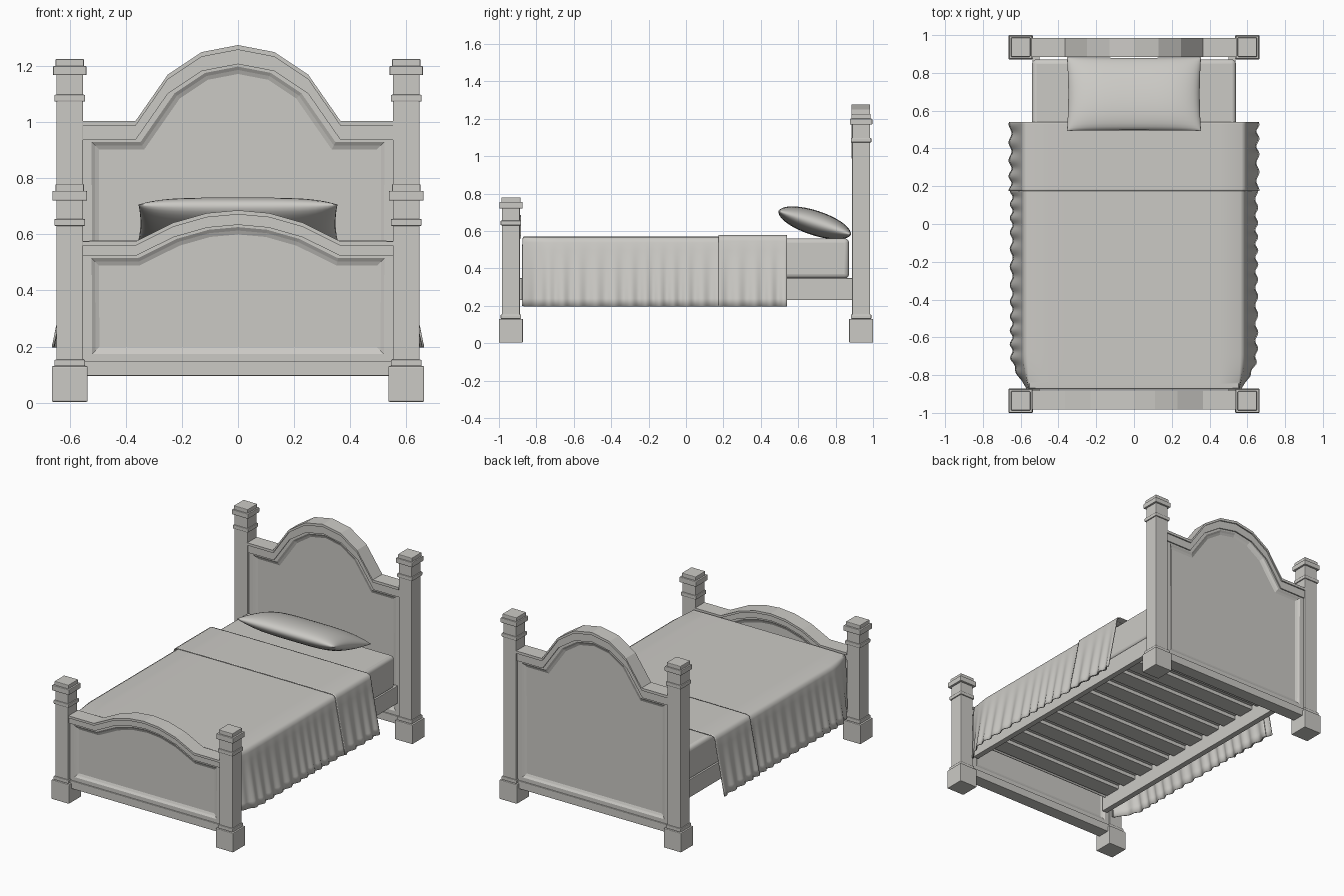
import bpy, bmesh, math

if "Cube" in bpy.data.objects:
    bpy.data.objects.remove(bpy.data.objects["Cube"])

mat = bpy.data.materials.new("warm light grey")
mat.diffuse_color = (0.60, 0.59, 0.56, 1)
mat.use_nodes = True
mat.node_tree.nodes["Principled BSDF"].inputs["Base Color"].default_value = mat.diffuse_color


def finish(name, bm, smooth=None, bevel=0.0, recalc=True):
    if recalc:
        bmesh.ops.recalc_face_normals(bm, faces=bm.faces)
    me = bpy.data.meshes.new(name)
    bm.to_mesh(me)
    bm.free()
    ob = bpy.data.objects.new(name, me)
    bpy.context.collection.objects.link(ob)
    me.materials.append(mat)
    if bevel:
        m = ob.modifiers.new("bevel", 'BEVEL')
        m.width, m.segments = bevel, 2
    if smooth:
        bpy.ops.object.select_all(action='DESELECT')
        ob.select_set(True)
        bpy.context.view_layer.objects.active = ob
        bpy.ops.object.shade_smooth_by_angle(angle=math.radians(smooth))
    return ob


def add_box(bm, x0, x1, y0, y1, z0, z1):
    vs = bmesh.ops.create_cube(bm, size=1)["verts"]
    for v in vs:
        v.co = ((x0 + x1) / 2 + v.co.x * (x1 - x0), (y0 + y1) / 2 + v.co.y * (y1 - y0),
                (z0 + z1) / 2 + v.co.z * (z1 - z0))


def box(name, *dims, bevel=0.003):
    bm = bmesh.new()
    add_box(bm, *dims)
    return finish(name, bm, bevel=bevel)


def prism(bm, outline, yc, hw):
    """Extrude an x-z outline through y."""
    a = [bm.verts.new((x, yc - hw, z)) for x, z in outline]
    b = [bm.verts.new((x, yc + hw, z)) for x, z in outline]
    n = len(a)
    for i in range(n):
        j = (i + 1) % n
        bm.faces.new((a[i], a[j], b[j], b[i]))
    return [bm.faces.new(a), bm.faces.new(b[::-1])]


def post(name, x, y, rings, top):
    # square shaft, foot block, and square collars
    bm = bmesh.new()
    parts = [(0.048, 0.1, top - 0.01), (0.064, 0.003, 0.13), (0.055, 0.13, 0.153)] + rings
    for h, z0, z1 in parts:
        add_box(bm, x - h, x + h, y - h, y + h, z0, z1)
    finish(name, bm, bevel=0.004)


def mirrored(half):
    return half + [(-x, z) for x, z in half[-2::-1]]


def end_board(name, yc, top, cap, crown):
    """Arched board: recessed panel, two-step crown and bottom rail."""
    top = mirrored(top)
    low = [(x, z - crown) for x, z in top]
    mid = [(x, z - cap) for x, z in top]
    bm = bmesh.new()
    prism(bm, top + mid[::-1], yc, 0.05)
    prism(bm, mid + low[::-1], yc, 0.042)
    finish(name + "_crown", bm)
    # panel with a sloped recess on both sides
    bm = bmesh.new()
    outline = [(x, z + 0.025) for x, z in low]
    outline += [(0.553, 0.14), (-0.553, 0.14)]
    sides = prism(bm, outline, yc, 0.034)
    bmesh.ops.recalc_face_normals(bm, faces=bm.faces)
    for f in sides:
        bmesh.ops.inset_region(bm, faces=[f], thickness=0.033, depth=0, use_even_offset=True)
        bmesh.ops.inset_region(bm, faces=[f], thickness=0.012, depth=-0.008, use_even_offset=True)
        bmesh.ops.inset_region(bm, faces=[f], thickness=0.014, depth=-0.006, use_even_offset=True)
    finish(name + "_panel", bm)
    box(name + "_bottom_rail", -0.555, 0.555, yc - 0.042, yc + 0.042, 0.095, 0.147)


# posts
for side, x in (("left", -0.6), ("right", 0.6)):
    post("head_post_" + side, x, 0.936, [(0.055, 1.073, 1.098), (0.060, 1.168, 1.2),
                                         (0.051, 1.19, 1.225)], 1.225)
    post("foot_post_" + side, x, -0.936, [(0.055, 0.63, 0.655), (0.062, 0.72, 0.755),
                                          (0.051, 0.75, 0.78)], 0.78)

# head and foot boards
end_board("headboard", 0.935, [(-0.555, 1.005), (-0.365, 1.005), (-0.25, 1.17),
                               (-0.13, 1.25), (0, 1.275)], 0.017, 0.068)
end_board("footboard", -0.932, [(-0.555, 0.575), (-0.365, 0.575), (-0.23, 0.642),
                                (-0.11, 0.676), (0, 0.686)], 0.015, 0.052)

# side rails and slats
for side, s in (("left", -1), ("right", 1)):
    x0, x1 = sorted((s * 0.5, s * 0.538))
    box("side_rail_" + side, x0, x1, -0.9, 0.9, 0.23, 0.347)
bm = bmesh.new()
for i in range(11):
    y = -0.8 + i * 0.16
    add_box(bm, -0.51, 0.51, y - 0.055, y + 0.055, 0.318, 0.342)
finish("slats", bm)

# mattress
m = box("mattress", -0.54, 0.54, -0.868, 0.872, 0.345, 0.56, bevel=0.025)
m.modifiers["bevel"].segments = 4
bpy.ops.object.select_all(action='DESELECT')
m.select_set(True)
bpy.context.view_layer.objects.active = m
bpy.ops.object.shade_smooth_by_angle(angle=math.radians(40))


def drape(name, y0, y1, ny, lift, foot_end):
    """Cloth laid over the mattress with rippled sides."""
    bm = bmesh.new()
    half = []
    for k in range(9):                      # hanging side, hem to edge
        t = 1 - k / 8
        half.append((0.585 + 0.062 * t, 0.197 + (1 - t) * 0.34, t))
    half += [(0.579, 0.556, 0), (0.562, 0.565, 0), (0.45, 0.566, 0),
             (0.3, 0.567, 0), (0.15, 0.567, 0), (0, 0.567, 0)]
    prof = [(-x, z, t) for x, z, t in half] + half[-2::-1]
    rows = []
    for j in range(ny + 1):
        y = y0 + (y1 - y0) * j / ny
        taper = min(1, max(0, (y + 0.875) / 0.19)) if foot_end else 1
        taper = math.sin(taper * math.pi / 2)
        row = []
        for x, z, t in prof:
            s = -1 if x < 0 else 1
            wave = math.sin(y * 2 * math.pi / 0.083 + 1.3 * math.sin(y * 9 + s))
            ax = abs(x)
            if ax > 0.54:
                ax = 0.548 + (ax - 0.548) * (0.15 + 0.85 * taper)
                ax += 0.008 * t * wave * taper + lift * 0.7
            row.append(bm.verts.new((s * ax if x else 0, y, z + (lift if z > 0.5 else 0))))
        rows.append(row)
    if foot_end:                            # end tucked down at the foot
        ends = []
        for dy, dz in ((0.004, 0.01), (0.006, 0.12), (0.006, 0.25)):
            ends.insert(0, [bm.verts.new((v.co.x, y0 - dy, max(0.2, v.co.z - dz))) for v in rows[0]])
        rows = ends + rows
    for a, b in zip(rows, rows[1:]):
        for i in range(len(a) - 1):
            bm.faces.new((a[i], a[i + 1], b[i + 1], b[i]))
    ob = finish(name, bm, smooth=50)
    sol = ob.modifiers.new("thickness", 'SOLIDIFY')
    sol.thickness, sol.offset = 0.006, 0
    return ob


drape("blanket", -0.868, 0.5, 130, 0, True)
drape("blanket_fold", 0.175, 0.54, 40, 0.009, False)

# pillow: two domed sheets sharing a seam, tilted
bm = bmesh.new()
nx, ny, ang = 28, 18, math.radians(-18)
for side in (1, -1):
    grid = []
    for j in range(ny + 1):
        v = -math.cos(math.pi * j / ny)
        row = []
        for i in range(nx + 1):
            u = -math.cos(math.pi * i / nx)
            h = 0.066 * max(0, (1 - u ** 4) * (1 - v ** 2)) ** 0.5 * side
            x = 0.355 * u * (1 - 0.02 * (1 - v * v))
            y = 0.205 * v * (1 - 0.02 * (1 - u * u))
            row.append(bm.verts.new((x, 0.688 + y * math.cos(ang) - h * math.sin(ang),
                                     0.643 + y * math.sin(ang) + h * math.cos(ang))))
        grid.append(row)
    for a, b in zip(grid, grid[1:]):
        for i in range(nx):
            bm.faces.new((a[i], a[i + 1], b[i + 1], b[i]))
bmesh.ops.remove_doubles(bm, verts=bm.verts, dist=0.0001)
finish("pillow", bm, smooth=60)
